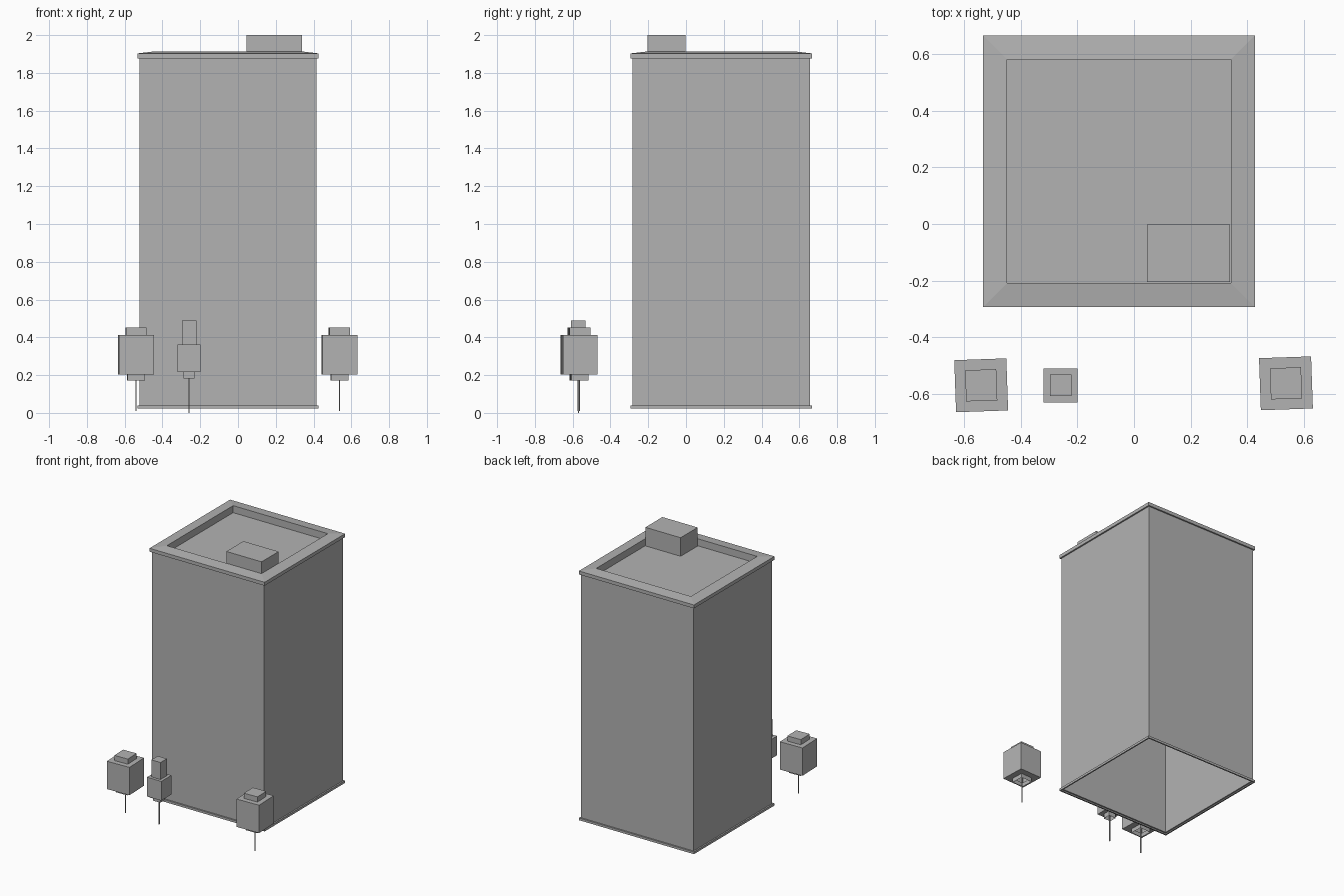
import bpy
import bmesh
from math import radians

old = bpy.data.objects.get("Cube")
if old:
    bpy.data.objects.remove(old, do_unlink=True)

grey = bpy.data.materials.new("plain_grey")
grey.use_nodes = True
colour = (0.45, 0.45, 0.45, 1)
grey.diffuse_color = colour
grey.node_tree.nodes["Principled BSDF"].inputs["Base Color"].default_value = colour


def square_loft(name, centre, profile, depth_ratio=1, turn=0):
    """Stack rectangular rings (half width, height), open below and capped above."""
    bm = bmesh.new()
    rings = []
    for half, z in profile:
        rings.append([bm.verts.new((sx * half, sy * half * depth_ratio, z))
                      for sx, sy in ((-1, -1), (1, -1), (1, 1), (-1, 1))])
    for low, high in zip(rings, rings[1:]):
        for i in range(4):
            j = (i + 1) % 4
            bm.faces.new((low[i], low[j], high[j], high[i]))
    bm.faces.new(rings[-1])
    mesh = bpy.data.meshes.new(name)
    bm.to_mesh(mesh)
    bm.free()
    mesh.materials.append(grey)
    obj = bpy.data.objects.new(name, mesh)
    obj.location = (*centre, 0)
    obj.rotation_euler.z = radians(turn)
    bpy.context.collection.objects.link(obj)
    return obj


# Tower shell: plinth, walls, cornice, sloped parapet and sunken roof
square_loft("tower", (-0.053, 0.187), [
    (0.47, 0.023), (0.48, 0.023), (0.48, 0.04), (0.469, 0.04),
    (0.469, 1.877), (0.48, 1.877), (0.48, 1.903),
    (0.395, 1.913), (0.395, 1.86)])

# Roof hut in the front left corner of the roof
square_loft("roof_hut", (0.193, -0.103), [(0.147, 1.86), (0.147, 2.0)],
            depth_ratio=0.69)


def tree(name, centre, foot, crown, turn=0):
    """Stepped block crown on a very thin trunk."""
    square_loft(name + "_crown", centre, crown, turn=turn)
    square_loft(name + "_trunk", centre, [(0.003, foot), (0.003, crown[2][1])],
                turn=turn)


# Street trees
large = [(0.046, 0.172), (0.046, 0.203), (0.092, 0.203),
         (0.092, 0.413), (0.055, 0.413), (0.055, 0.452)]
small = [(0.029, 0.181), (0.029, 0.217), (0.06, 0.217),
         (0.06, 0.362), (0.038, 0.362), (0.038, 0.49)]
tree("right_tree", (-0.54, -0.57), 0.01, large, turn=2)
tree("left_tree", (0.537, -0.563), 0.01, large, turn=2)
tree("small_tree", (-0.259, -0.57), 0.0, small)
